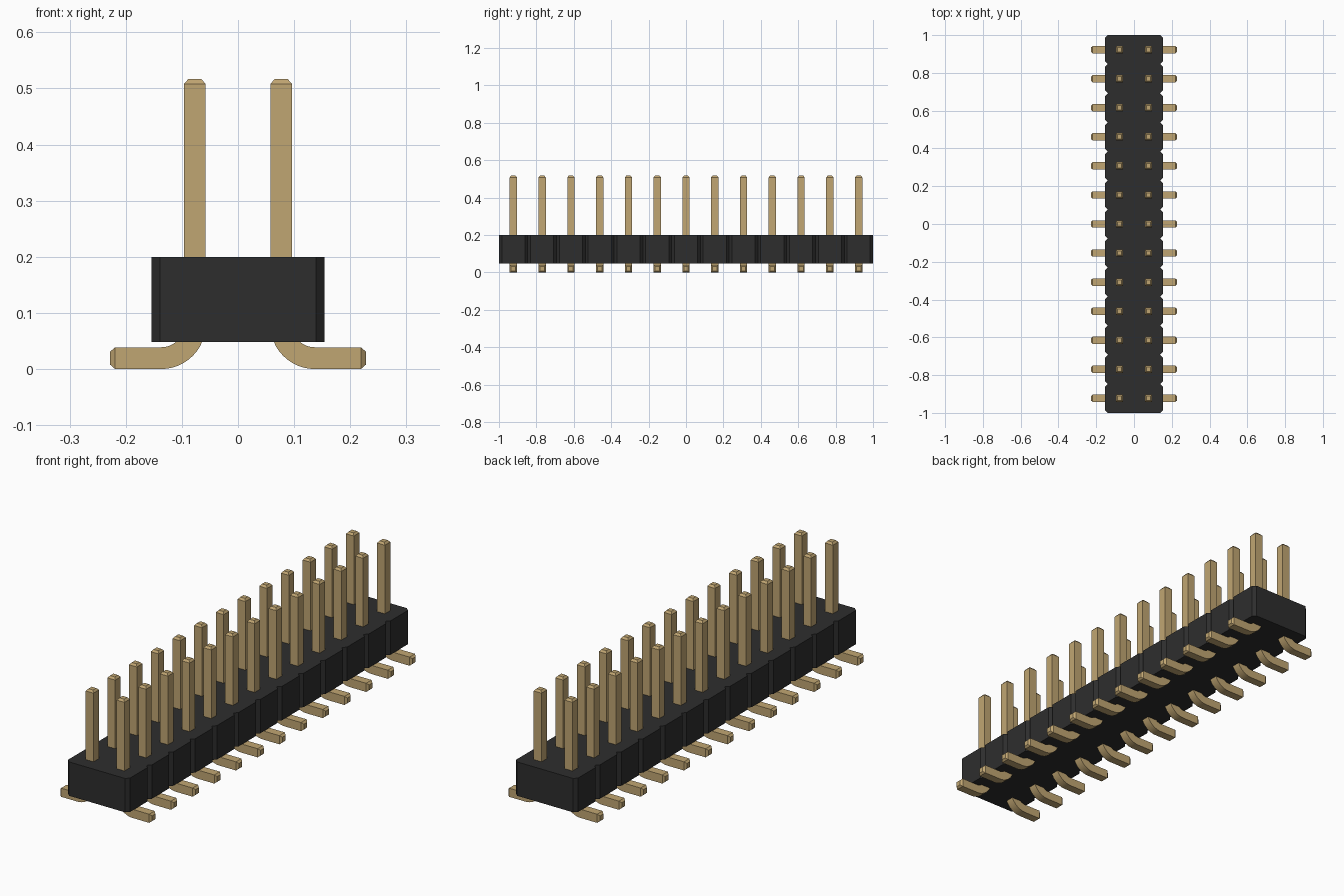
import bpy
import bmesh
from math import sin, cos, pi

cube = bpy.data.objects.get("Cube")
if cube:
    bpy.data.objects.remove(cube, do_unlink=True)

COUNT = 13
PITCH = 2 / COUNT
HALF = 0.0194       # half thickness of a pin
TIP = 0.0115        # half thickness at the bevelled ends
PIN_X = PITCH / 2
BEND = 0.06         # centre-line bend radius


def material(name, rgb):
    mat = bpy.data.materials.new(name)
    mat.use_nodes = True
    mat.diffuse_color = (*rgb, 1)
    bsdf = next(n for n in mat.node_tree.nodes if n.type == 'BSDF_PRINCIPLED')
    bsdf.inputs["Base Color"].default_value = (*rgb, 1)
    return mat


def finish(bm, name, mat):
    bmesh.ops.recalc_face_normals(bm, faces=bm.faces)
    mesh = bpy.data.meshes.new(name)
    bm.to_mesh(mesh)
    bm.free()
    mesh.materials.append(mat)
    obj = bpy.data.objects.new(name, mesh)
    bpy.context.collection.objects.link(obj)
    return obj


black = material("black plastic", (0.027, 0.027, 0.027))
gold = material("gold metal", (0.53, 0.38, 0.17))

# Housing: notched outline extruded upwards
W, CUT, BOTTOM, TOP = PITCH, 0.015, 0.048, 0.2
right_edge = []
for i in range(COUNT):
    y = -1 + i * PITCH
    right_edge += [(W - CUT, y), (W, y + CUT), (W, y + PITCH - CUT)]
right_edge.append((W - CUT, 1))
outline = right_edge + [(-x, -y) for x, y in right_edge]

bm = bmesh.new()
base = bm.faces.new([bm.verts.new((x, y, BOTTOM)) for x, y in outline])
extruded = bmesh.ops.extrude_face_region(bm, geom=[base])["geom"]
bmesh.ops.translate(bm, vec=(0, 0, TOP - BOTTOM),
                    verts=[v for v in extruded if isinstance(v, bmesh.types.BMVert)])
finish(bm, "housing", black)

# Pin path: x, z, direction angle and half thickness of each square section
path = [(PIN_X, 0.517, 0, TIP), (PIN_X, 0.508, 0, HALF)]
STEPS = 12
for k in range(STEPS + 1):
    a = k / STEPS * pi / 2
    path.append((PIN_X + BEND * (1 - cos(a)), HALF + BEND * (1 - sin(a)), a, HALF))
path += [(0.219, HALF, pi / 2, HALF), (0.228, HALF, pi / 2, TIP)]


def build_pin(name, side, y):
    bm = bmesh.new()
    rings = []
    for x, z, a, h in path:
        rings.append([bm.verts.new((side * (x + u * h * cos(a)), y + v * h, z + u * h * sin(a)))
                      for u, v in ((-1, -1), (1, -1), (1, 1), (-1, 1))])
    for r, s in zip(rings, rings[1:]):
        for j in range(4):
            n = (j + 1) % 4
            bm.faces.new((r[j], r[n], s[n], s[j]))
    bm.faces.new(rings[0])
    bm.faces.new(rings[-1])
    return finish(bm, name, gold)


# Two rows of pins with outward feet
pins = []
for label, side in (("left", 1), ("right", -1)):
    for i in range(COUNT):
        pins.append(build_pin(f"{label}_pin_{i + 1}", side, -1 + (i + 0.5) * PITCH))

bpy.ops.object.select_all(action='DESELECT')
for pin in pins:
    pin.select_set(True)
bpy.context.view_layer.objects.active = pins[0]
bpy.ops.object.shade_smooth_by_angle(angle=pi / 9)
